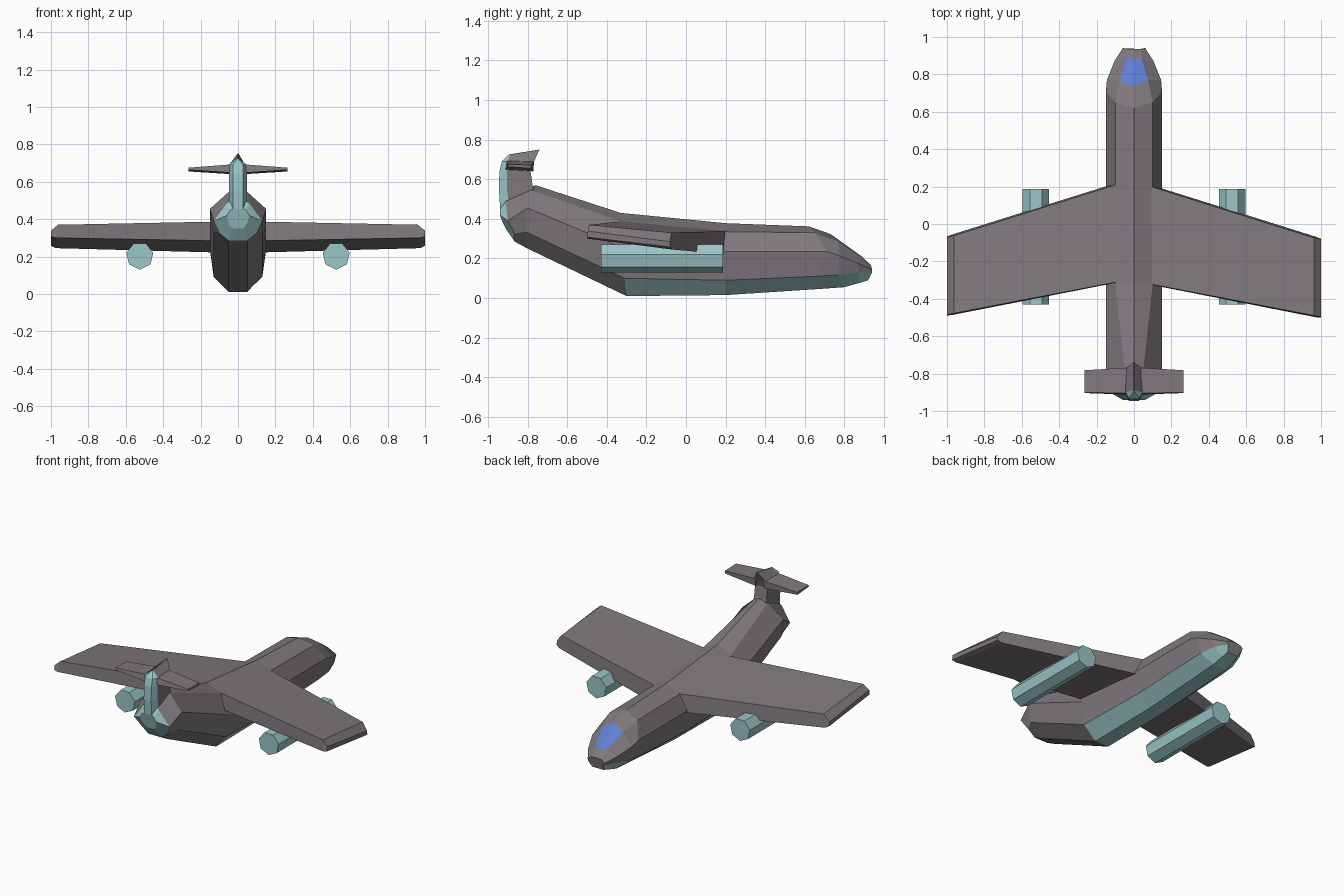
import bpy, bmesh, math

cube = bpy.data.objects.get("Cube")
if cube:
    bpy.data.objects.remove(cube, do_unlink=True)


def material(name, rgb):
    m = bpy.data.materials.new(name)
    m.use_nodes = True
    col = (*rgb, 1.0)
    m.diffuse_color = col
    m.node_tree.nodes["Principled BSDF"].inputs["Base Color"].default_value = col
    return m


MATS = [material("warm grey", (0.215, 0.190, 0.207)),
        material("pale teal", (0.33, 0.57, 0.59)),
        material("window blue", (0.115, 0.21, 0.66))]
GREY, TEAL, BLUE = 0, 1, 2


def loft(name, rings, rule=lambda row, strip: GREY, caps=(GREY, GREY)):
    """Skin a list of equal-length closed rings, with end caps."""
    bm = bmesh.new()
    rows = [[bm.verts.new(p) for p in ring] for ring in rings]
    n = len(rows[0])
    for r in range(len(rows) - 1):
        for j in range(n):
            k = (j + 1) % n
            f = bm.faces.new((rows[r][j], rows[r][k], rows[r + 1][k], rows[r + 1][j]))
            f.material_index = rule(r, j)
    for row, mat in zip((rows[0], rows[-1]), caps):
        bm.faces.new(row).material_index = mat
    bmesh.ops.remove_doubles(bm, verts=bm.verts, dist=0.0005)
    bmesh.ops.recalc_face_normals(bm, faces=bm.faces)
    mesh = bpy.data.meshes.new(name)
    bm.to_mesh(mesh)
    bm.free()
    for m in MATS:
        mesh.materials.append(m)
    ob = bpy.data.objects.new(name, mesh)
    bpy.context.collection.objects.link(ob)
    return ob


def mirrored(half):
    """Complete a half ring that starts on the centre line."""
    return half + [(-x, y, z) for x, y, z in reversed(half) if x > 0]


# Fuselage: half rings from tail to nose (ridge, shoulder, side, low edge, keel)
body = [
    [(0, -.935, .46), (.04, -.94, .45), (.06, -.94, .42), (.05, -.925, .38), (.03, -.91, .35)],
    [(0, -.90, .51), (.06, -.91, .485), (.13, -.90, .39), (.10, -.865, .325), (.05, -.865, .285)],
    [(0, -.76, .57), (.05, -.78, .545), (.15, -.80, .455), (.13, -.81, .335), (.05, -.80, .25)],
    [(0, -.33, .43), (.10, -.32, .385), (.15, -.31, .25), (.13, -.31, .10), (.05, -.30, .01)],
    [(0, .20, .378), (.10, .20, .335), (.15, .20, .235), (.13, .20, .09), (.05, .20, .015)],
    [(0, .62, .362), (.10, .65, .33), (.15, .71, .235), (.13, .66, .11), (.05, .66, .045)],
    [(0, .73, .323), (.075, .77, .285), (.145, .77, .215), (.125, .77, .117), (.05, .80, .055)],
    [(0, .885, .212), (.04, .885, .208), (.105, .87, .175), (.095, .87, .13), (.045, .87, .075)],
    [(0, .935, .165), (.04, .935, .162), (.06, .94, .145), (.055, .94, .13), (.04, .92, .09)],
]


def body_rule(row, j):
    strip = min(j, 8 - j)
    if row == 0:
        return TEAL                      # tail cap
    if row == 6 and strip == 0:
        return BLUE                      # windscreen
    if row >= 3 and strip >= 3:
        return TEAL                      # belly
    return GREY


loft("fuselage", [mirrored(h) for h in body], body_rule, (TEAL, GREY))

# Wings: swept slabs, pitched nose down, with a chamfered tip
for side, s, dy in (("left", 1, -.004), ("right", -1, .008)):
    def section(x, cols):
        return [(s * x, y + dy, z) for y, z in cols]
    loft(side + "_wing", [
        section(.05, [(.217, .338), (-.31, .388), (-.313, .283), (.225, .22)]),
        [(s * x, y + dy, z) for x, y, z in
         [(.962, -.07, .33), (.962, -.485, .37), (.975, -.495, .30), (.975, -.065, .245)]],
        [(s * 1.0, y + dy, z) for y, z in
         [(-.078, .285), (-.492, .338), (-.497, .308), (-.075, .258)]],
    ])

    # Seven-sided engine pod with a flat top
    def pod(y):
        return [(s * .525 + .0737 * math.sin(a), y, .204 - .0737 * math.cos(a))
                for a in (i * math.tau / 7 for i in range(7))]
    loft(side + "_engine", [pod(-.43), pod(.186)], lambda r, j: TEAL, (TEAL, TEAL))

    # Thin tapered tailplane
    loft(side + "_tailplane", [
        [(s * .03, y, z) for y, z in [(-.768, .69), (-.905, .693), (-.912, .648), (-.77, .64)]],
        [(s * .265, y, z) for y, z in [(-.782, .672), (-.90, .675), (-.904, .664), (-.784, .655)]],
    ])


# Fin: horizontal rings closing to a ridge, with a rounded teal rear edge
def fin_ring(z, front, rear, back, w=.045):
    zf, zr = z
    return [(w, front, zf), (w * 1.05, rear, zr), (w * .6, back, zr),
            (-w * .6, back, zr), (-w * 1.05, rear, zr), (-w, front, zf)]


loft("tail_fin", [
    fin_ring((.46, .45), -.74, -.89, -.938),
    fin_ring((.57, .55), -.775, -.905, -.945),
    fin_ring((.64, .64), -.785, -.905, -.942),
    fin_ring((.68, .69), -.772, -.90, -.93),
    fin_ring((.75, .725), -.74, -.888, -.895, .003),
], lambda r, j: TEAL if j in (1, 2, 3) else GREY)
